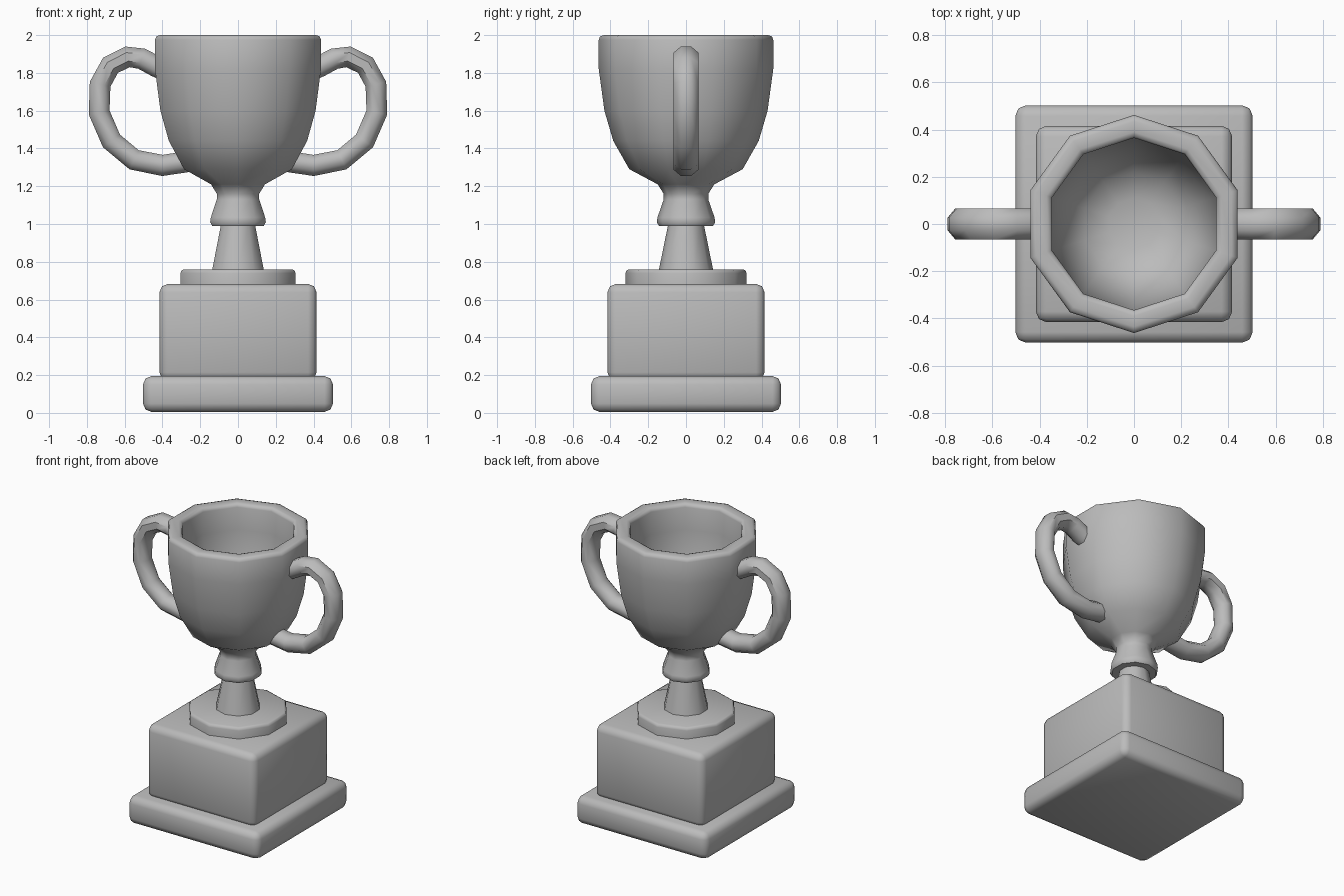
import bpy, bmesh, math
from mathutils import Vector

cube = bpy.data.objects.get("Cube")
if cube:
    bpy.data.objects.remove(cube, do_unlink=True)

# Single grey finish
grey = bpy.data.materials.new("plain_grey")
grey.use_nodes = True
grey.diffuse_color = (0.5, 0.5, 0.5, 1)
grey.node_tree.nodes["Principled BSDF"].inputs["Base Color"].default_value = (0.5, 0.5, 0.5, 1)


def finish(bm, name, angle=50):
    bmesh.ops.recalc_face_normals(bm, faces=bm.faces)
    mesh = bpy.data.meshes.new(name)
    bm.to_mesh(mesh)
    bm.free()
    obj = bpy.data.objects.new(name, mesh)
    bpy.context.collection.objects.link(obj)
    mesh.materials.append(grey)
    bpy.ops.object.select_all(action='DESELECT')
    obj.select_set(True)
    bpy.context.view_layer.objects.active = obj
    bpy.ops.object.shade_smooth_by_angle(angle=math.radians(angle))
    return obj


def skin(bm, rings):
    """Join consecutive rings of vertices with quads and cap both ends."""
    for a, b in zip(rings, rings[1:]):
        n = len(a)
        for i in range(n):
            j = (i + 1) % n
            bm.faces.new((a[i], a[j], b[j], b[i]))
    bm.faces.new(rings[0])
    bm.faces.new(rings[-1])


def lathe(name, profile, sides=10):
    """Turn (radius, height) points into a faceted solid, a corner facing +y."""
    bm = bmesh.new()
    rings = []
    for r, z in profile:
        angles = [math.pi / 2 + math.tau * i / sides for i in range(sides)]
        rings.append([bm.verts.new((r * math.cos(a), r * math.sin(a), z)) for a in angles])
    skin(bm, rings)
    return finish(bm, name)


def rounded_box(name, half, bottom, top, radius):
    bm = bmesh.new()
    bmesh.ops.create_cube(bm, size=2)
    for v in bm.verts:
        v.co = (v.co.x * half, v.co.y * half, top if v.co.z > 0 else bottom)
    bmesh.ops.bevel(bm, geom=bm.edges[:], offset=radius, segments=2,
                    profile=0.5, affect='EDGES')
    return finish(bm, name)


def handle(name, side, path, wide=0.065, thin=0.056, sides=8):
    """Sweep an octagon along a path in the xz plane."""
    pts = [Vector((side * x, 0, z)) for x, z in path]
    bm = bmesh.new()
    rings = []
    for k, p in enumerate(pts):
        tangent = (pts[min(k + 1, len(pts) - 1)] - pts[max(k - 1, 0)]).normalized()
        across = tangent.cross(Vector((0, 1, 0)))
        ring = []
        for i in range(sides):
            a = math.tau * (i + 0.5) / sides
            scale = 1 / math.cos(math.pi / sides)
            offset = across * math.cos(a) * thin + Vector((0, math.sin(a) * wide, 0))
            ring.append(bm.verts.new(p + offset * scale))
        rings.append(ring)
    skin(bm, rings)
    return finish(bm, name)


# Square plinth
rounded_box("base_slab", 0.503, 0.005, 0.195, 0.045)
rounded_box("plinth_block", 0.416, 0.17, 0.683, 0.045)
lathe("plinth_disc", [(0.32, 0.66), (0.32, 0.74), (0.315, 0.754), (0.302, 0.76)])

# Stem and collar
lathe("stem", [(0.145, 0.75), (0.094, 1.0)])

# Cup with collar below and hollow bowl inside
lathe("cup", [
    (0.09, 0.99), (0.143, 0.99), (0.155, 1.01), (0.151, 1.035), (0.118, 1.13),
    (0.118, 1.16), (0.15, 1.21), (0.3, 1.29), (0.385, 1.44), (0.432, 1.6),
    (0.462, 1.82), (0.462, 1.975), (0.455, 1.993), (0.435, 2.0),
    (0.39, 2.0), (0.372, 1.993), (0.365, 1.975), (0.365, 1.82),
    (0.34, 1.62), (0.295, 1.48), (0.22, 1.38), (0.11, 1.34)])

# Pair of handles
loop = [(0.38, 1.81), (0.435, 1.835), (0.51, 1.875), (0.585, 1.885), (0.675, 1.84),
        (0.73, 1.74), (0.735, 1.59), (0.67, 1.44), (0.55, 1.34),
        (0.4, 1.31), (0.27, 1.33)]
for side, label in ((1, "left"), (-1, "right")):
    handle(label + "_handle", side, loop)
